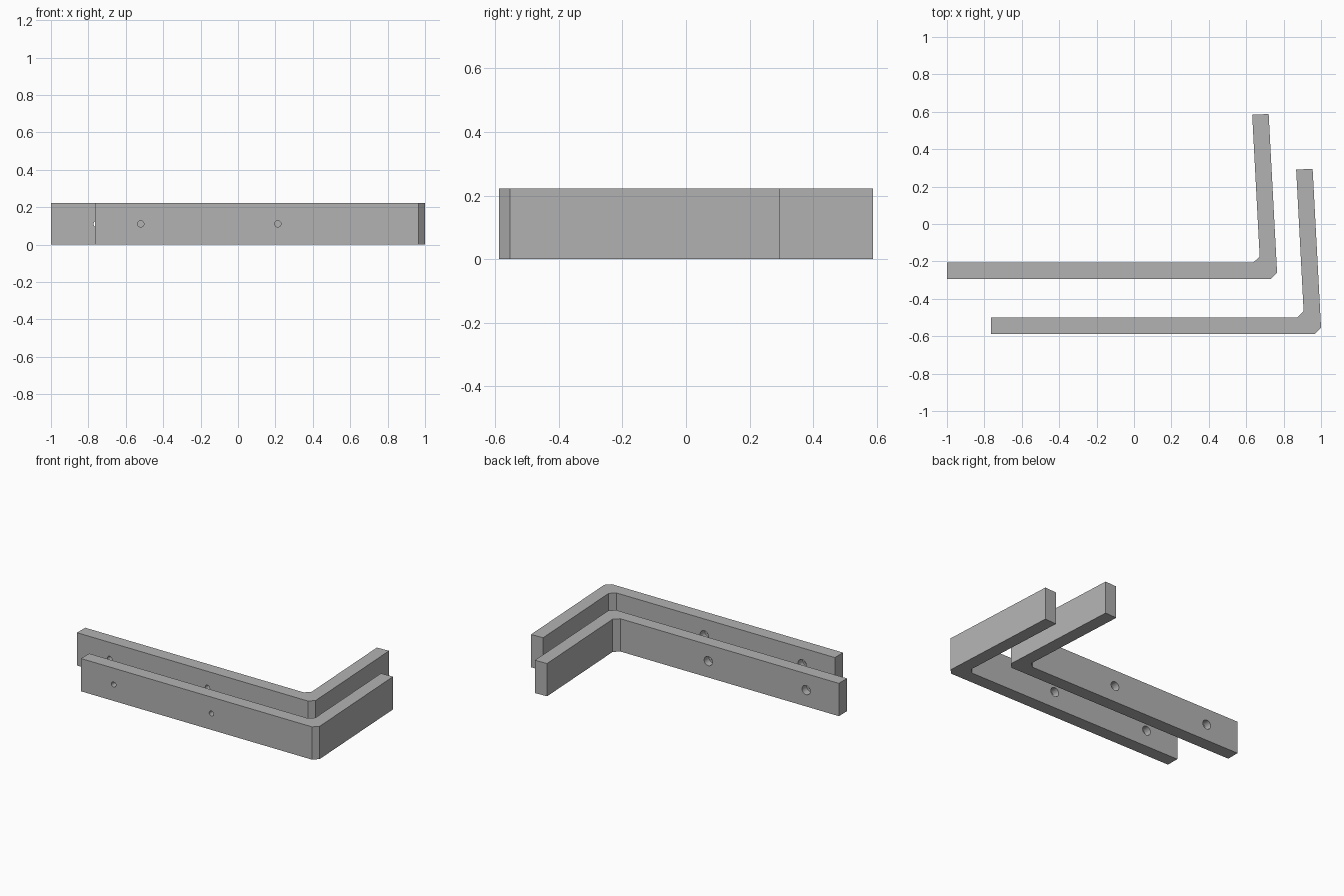
import bpy, bmesh, math

if "Cube" in bpy.data.objects:
    bpy.data.objects.remove(bpy.data.objects["Cube"])

HEIGHT = 0.222
grey = bpy.data.materials.new("plain grey")
grey.diffuse_color = (0.45, 0.45, 0.45, 1)
grey.use_nodes = True
grey.node_tree.nodes["Principled BSDF"].inputs["Base Color"].default_value = grey.diffuse_color

# Bracket outline in plan: long leg, chamfered corner, slightly leaning short leg
OUTLINE = [(-0.765, -0.588), (0.966, -0.588), (1.0, -0.554), (0.955, 0.295),
           (0.867, 0.291), (0.907, -0.467), (0.872, -0.5), (-0.765, -0.5)]
HOLE_X = (-0.52, 0.213)


def add_object(name, bm):
    bmesh.ops.recalc_face_normals(bm, faces=bm.faces)
    mesh = bpy.data.meshes.new(name)
    bm.to_mesh(mesh)
    bm.free()
    mesh.materials.append(grey)
    ob = bpy.data.objects.new(name, mesh)
    bpy.context.collection.objects.link(ob)
    return ob


def hole_cutter(name, x, dy):
    # Narrow screw hole with a wider counterbore on the inner side
    bm = bmesh.new()
    n = 32
    rings = []
    for y, r in ((-0.65, 0.017), (-0.55, 0.017), (-0.55, 0.031), (-0.45, 0.031)):
        rings.append([bm.verts.new((x + r * math.cos(2 * math.pi * i / n), y + dy,
                                    HEIGHT / 2 + r * math.sin(2 * math.pi * i / n)))
                      for i in range(n)])
    for a, b in zip(rings, rings[1:]):
        for i in range(n):
            j = (i + 1) % n
            bm.faces.new((a[i], a[j], b[j], b[i]))
    bm.faces.new(rings[0])
    bm.faces.new(rings[-1])
    ob = add_object(name, bm)
    ob.hide_render = True
    ob.hide_set(True)
    return ob


def bracket(name, dx, dy):
    bm = bmesh.new()
    base = bm.faces.new([bm.verts.new((x + dx, y + dy, 0)) for x, y in OUTLINE])
    top = bmesh.ops.extrude_face_region(bm, geom=[base])["geom"]
    bmesh.ops.translate(bm, vec=(0, 0, HEIGHT),
                        verts=[v for v in top if isinstance(v, bmesh.types.BMVert)])
    ob = add_object(name, bm)
    for k, x in enumerate(HOLE_X):
        mod = ob.modifiers.new("screw hole", "BOOLEAN")
        mod.operation = "DIFFERENCE"
        mod.solver = "EXACT"
        mod.object = hole_cutter(f"{name}_hole_cutter_{k + 1}", x + dx, dy)


bracket("front_bracket", 0, 0)
bracket("rear_bracket", -0.235, 0.293)
